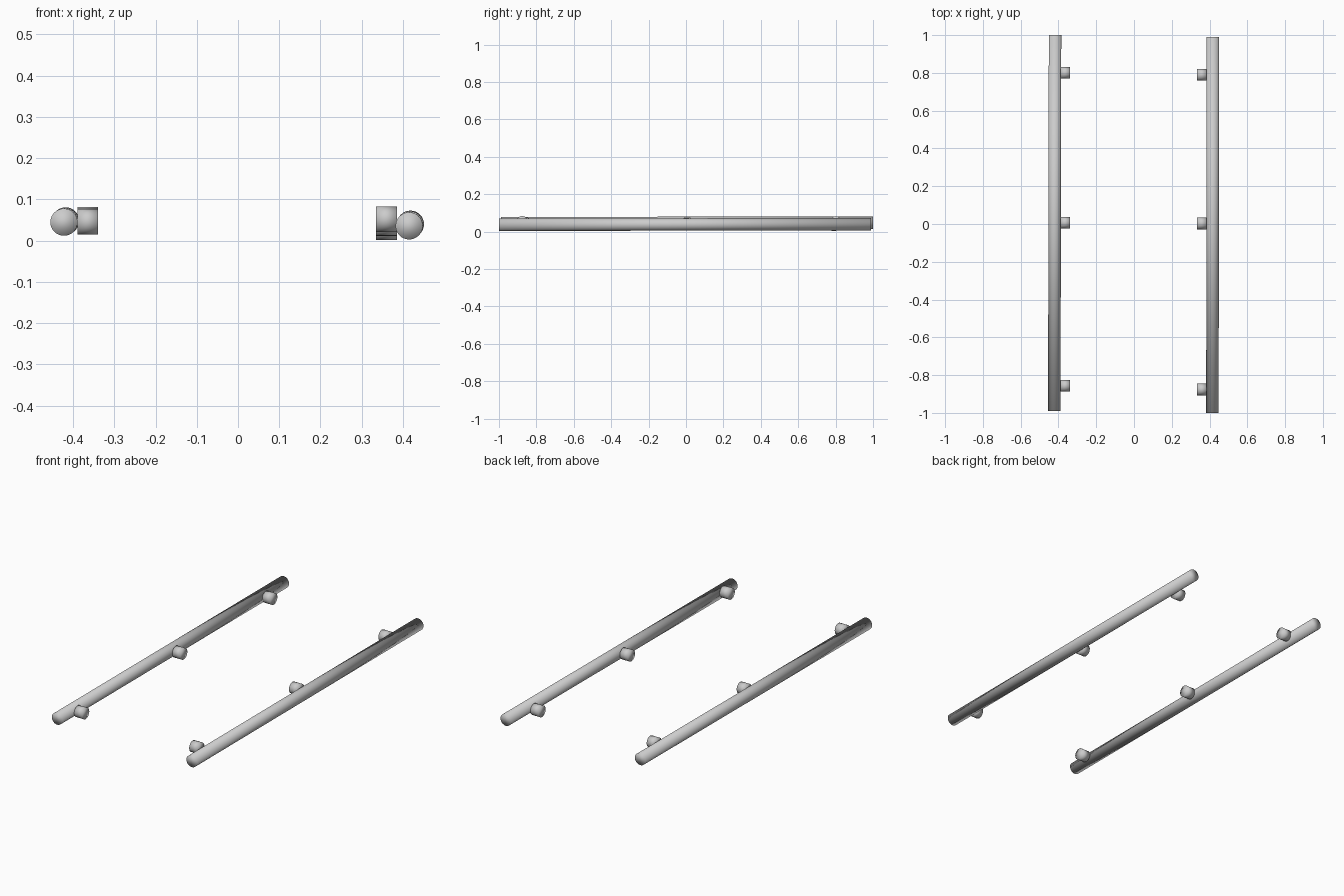
import bpy
from mathutils import Vector

if "Cube" in bpy.data.objects:
    bpy.data.objects.remove(bpy.data.objects["Cube"])


def rod(name, start, end, radius):
    """Smooth capped cylinder between two points."""
    a, b = Vector(start), Vector(end)
    axis = b - a
    bpy.ops.mesh.primitive_cylinder_add(
        vertices=32, radius=radius, depth=axis.length, location=(a + b) / 2,
        rotation=axis.to_track_quat('Z', 'Y').to_euler())
    obj = bpy.context.object
    obj.name = name
    bpy.ops.object.shade_smooth()
    return obj


# Long rails, each very slightly tilted
rod("left_rail", (-0.422, -0.99, 0.045), (-0.418, 1.0, 0.048), 0.033)
rod("right_rail", (0.415, -1.0, 0.036), (0.418, 0.99, 0.040), 0.033)

# Short pegs on the inner side of each rail: (y, z)
pegs = {
    "left": (-0.389, -0.339, [(-0.857, 0.046), (0.007, 0.048), (0.80, 0.051)]),
    "right": (0.385, 0.334, [(-0.876, 0.052), (0.003, 0.043), (0.79, 0.033)]),
}
for side, (x_outer, x_inner, spots) in pegs.items():
    for place, (y, z) in zip(("front", "middle", "back"), spots):
        rod(f"{side}_{place}_peg", (x_outer, y, z), (x_inner, y, z), 0.031)
